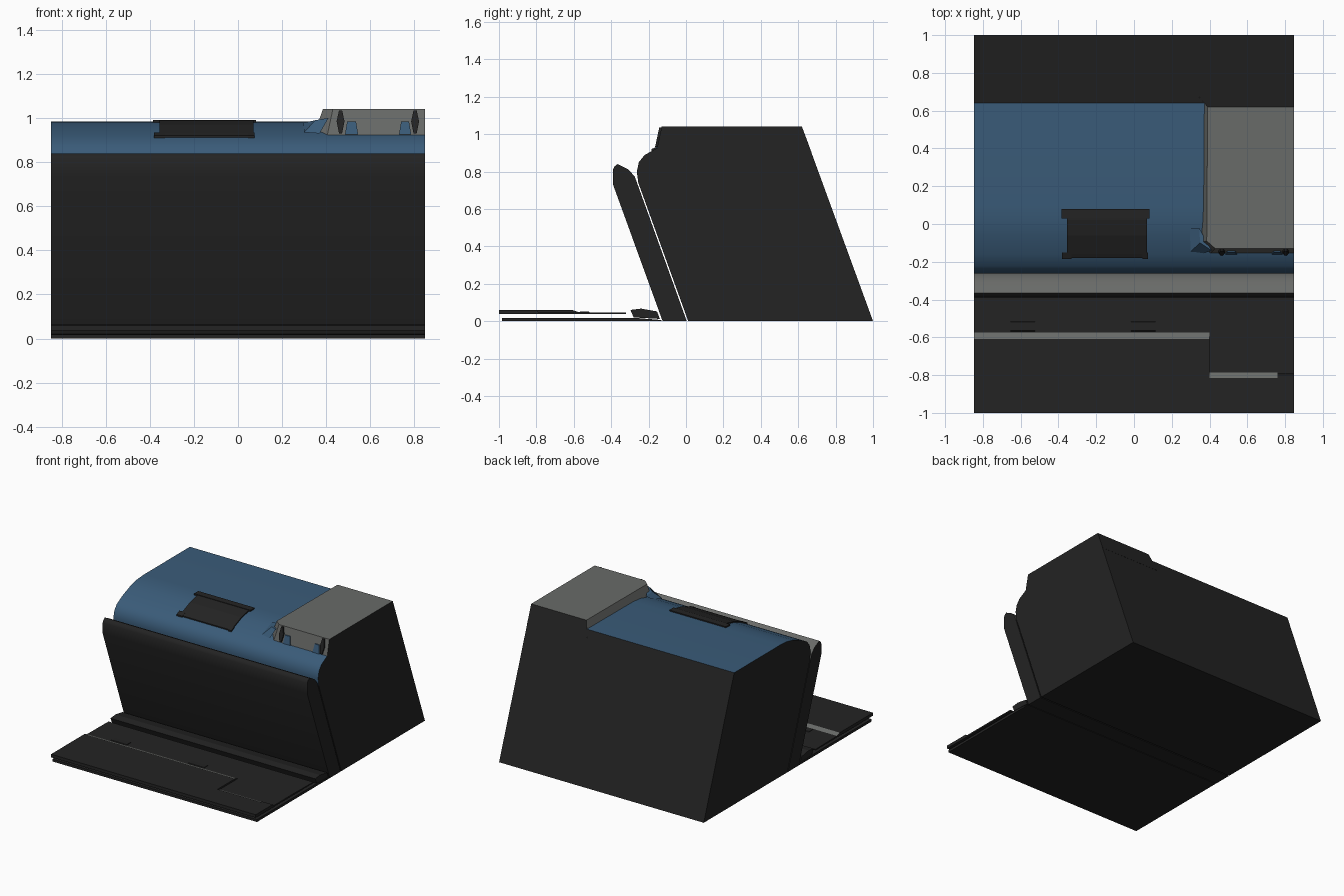
import bpy, bmesh, math

if "Cube" in bpy.data.objects:
    bpy.data.objects.remove(bpy.data.objects["Cube"])

W = 0.847  # half width


def material(name, rgb):
    m = bpy.data.materials.new(name)
    m.diffuse_color = (*rgb, 1)
    m.use_nodes = True
    m.node_tree.nodes["Principled BSDF"].inputs["Base Color"].default_value = m.diffuse_color
    return m


DARK = material("charcoal", (0.017, 0.017, 0.017))
BLUE = material("steel blue", (0.042, 0.105, 0.19))
GREY = material("warm grey", (0.14, 0.145, 0.138))


def finish(name, bm, mats, rule=None, smooth=False):
    bmesh.ops.recalc_face_normals(bm, faces=bm.faces)
    bm.normal_update()
    if rule:
        for f in bm.faces:
            f.material_index = rule(f.normal, f.calc_center_median())
    me = bpy.data.meshes.new(name)
    bm.to_mesh(me)
    bm.free()
    for m in mats:
        me.materials.append(m)
    ob = bpy.data.objects.new(name, me)
    bpy.context.collection.objects.link(ob)
    if smooth:
        bpy.ops.object.select_all(action='DESELECT')
        bpy.context.view_layer.objects.active = ob
        ob.select_set(True)
        bpy.ops.object.shade_smooth_by_angle(angle=math.radians(32))
    return ob


def loft(name, ring_a, ring_b, mats, rule=None, smooth=False):
    """Closed solid between two matching rings of points."""
    bm = bmesh.new()
    a = [bm.verts.new(p) for p in ring_a]
    b = [bm.verts.new(p) for p in ring_b]
    n = len(a)
    for i in range(n):
        j = (i + 1) % n
        bm.faces.new((a[i], a[j], b[j], b[i]))
    bm.faces.new(a)
    bm.faces.new(b)
    return finish(name, bm, mats, rule, smooth)


def prism(name, profile, x0, x1, mats, rule=None, smooth=False):
    """Side profile (y, z) extruded along x."""
    return loft(name, [(x0, y, z) for y, z in profile],
                [(x1, y, z) for y, z in profile], mats, rule, smooth)


# Main body: dark sides and back, blue curved lid
lid_curve = [(-0.255, 0.74), (-0.263, 0.80), (-0.252, 0.85), (-0.222, 0.888),
             (-0.16, 0.922), (-0.06, 0.962), (0.02, 0.98), (0.10, 0.985)]
prism("body", [(1.0, 0), (0.012, 0)] + lid_curve + [(0.64, 0.985)], -W, W,
      [DARK, BLUE],
      lambda n, c: int(abs(n.x) < 0.5 and c.z > 0.74 and n.y < 0.5), True)

# Raised grey pod on the right, sloping on its left side
pod_low = [(0.345, 0.672), (0.335, -0.10), (0.40, -0.16), (W, -0.16)]
pod_top = [(0.39, 0.62), (0.385, -0.09), (0.43, -0.13), (W, -0.13)]
loft("raised_pod",
     [(x, y, 0.90) for x, y in pod_low + [(W, 0.672)]],
     [(x, y, 1.04) for x, y in pod_top + [(W, 0.62)]],
     [DARK, GREY], lambda n, c: int(n.x < 0.7 and n.y < 0.5 and n.z > -0.5))

# Blue flare at the pod's front left corner
loft("pod_flare",
     [(0.295, -0.02, 0.978), (0.30, -0.145, 0.935), (0.37, -0.155, 0.93)],
     [(0.345, -0.02, 0.985), (0.35, -0.10, 0.99), (0.41, -0.14, 1.0)], [BLUE])

# Dark clips and blue blocks on the pod front
def pod_y(z):
    return -0.16 + (z - 0.90) * 0.03 / 0.14


def front_plate(name, outline, depth, mat):
    loft(name, [(x, pod_y(z) - depth, z) for x, z in outline],
         [(x, pod_y(z) + 0.01, z) for x, z in outline], [mat])


for side, cx in (("left", 0.465), ("right", 0.803)):
    front_plate("clip_" + side,
                [(cx - 0.007, 0.93), (cx + 0.007, 0.93), (cx + 0.018, 0.985),
                 (cx + 0.007, 1.035), (cx - 0.007, 1.035), (cx - 0.018, 0.985)],
                0.012, DARK)
for side, x0, x1 in (("left", 0.485, 0.545), ("right", 0.73, 0.785)):
    front_plate("block_" + side,
                [(x0, 0.925), (x1, 0.925), (x1 - 0.01, 0.985), (x0 + 0.01, 0.985)],
                0.008, BLUE)

# Dark handle plate lying on the lid, with a wider rear lip
under = [(-0.18, 0.912), (-0.16, 0.922), (-0.06, 0.962), (0.02, 0.98), (0.08, 0.984)]
over = [(y, z + 0.008) for y, z in under]
prism("handle_plate", under + over[::-1], -0.355, 0.07, [DARK])
prism("handle_lip", [(0.03, 0.98), (0.08, 0.983), (0.08, 0.992), (0.03, 0.992)],
      -0.385, 0.082, [DARK])
for side, x0, x1 in (("left", -0.38, -0.33), ("right", 0.045, 0.075)):
    prism("handle_foot_" + side,
          [(-0.185, 0.909), (-0.15, 0.925), (-0.15, 0.935), (-0.185, 0.92)],
          x0, x1, [DARK])

# Leaning front panel with a grey top
prism("front_panel",
      [(-0.125, 0), (0.004, 0), (-0.262, 0.74), (-0.275, 0.775), (-0.31, 0.812),
       (-0.365, 0.84), (-0.382, 0.828), (-0.39, 0.81), (-0.39, 0.73)],
      -W, W, [DARK, GREY],
      lambda n, c: int(abs(n.x) < 0.5 and c.z > 0.74 and n.z > 0.2 and c.y > -0.36),
      True)

# Hinge bar at the foot of the panel
prism("hinge_bar",
      [(-0.28, 0.02), (-0.297, 0.06), (-0.24, 0.067), (-0.155, 0.052), (-0.14, 0.012)],
      -W, W, [DARK])

# Flat tray: lower slab, upper slab and stepped front plates with grey slopes
prism("lower_tray", [(-0.985, 0), (-0.13, 0), (-0.13, 0.006), (-0.28, 0.018),
                     (-0.985, 0.018)], -W, W, [DARK])
prism("upper_tray", [(-1, 0.037), (-0.32, 0.037), (-0.32, 0.045), (-0.575, 0.048),
                     (-1, 0.048)], -W, W, [DARK])


def step(name, x0, x1, y0, y1, slope_mat):
    prism(name, [(-1, 0.047), (y1, 0.047), (y0, 0.06), (-1, 0.06)], x0, x1,
          [DARK, slope_mat], lambda n, c: int(n.y > 0.1 and n.z > 0.1))


step("tray_step_wide", -W, 0.40, -0.608, -0.572, GREY)
step("tray_step_middle", 0.40, 0.76, -0.815, -0.785, GREY)
step("tray_step_end", 0.76, W, -0.80, -0.79, DARK)

# Small latch tabs behind the step
for i, x in enumerate((-0.655, -0.015)):
    prism("tray_tab_%d" % (i + 1),
          [(-0.57, 0.046), (-0.515, 0.046), (-0.52, 0.051), (-0.565, 0.052)],
          x, x + 0.13, [DARK])
